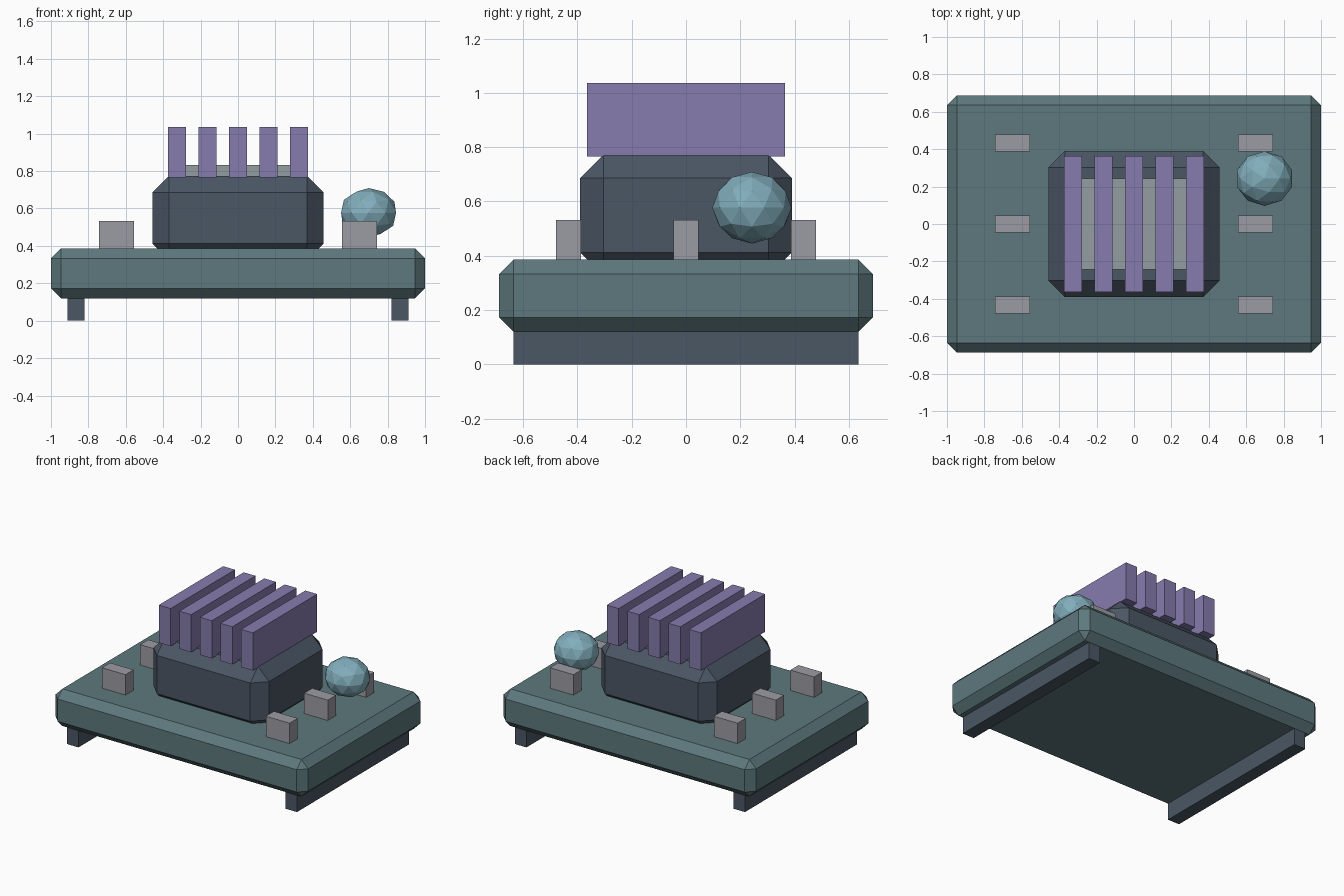
import bpy, bmesh

if "Cube" in bpy.data.objects:
    bpy.data.objects.remove(bpy.data.objects["Cube"])


def material(name, rgb):
    m = bpy.data.materials.new(name)
    m.diffuse_color = (*rgb, 1.0)
    m.use_nodes = True
    m.node_tree.nodes["Principled BSDF"].inputs["Base Color"].default_value = m.diffuse_color
    return m


TEAL = material("teal", (0.11, 0.19, 0.205))
SLATE = material("slate", (0.07, 0.095, 0.13))
PURPLE = material("purple", (0.24, 0.20, 0.42))
CYAN = material("cyan", (0.22, 0.42, 0.50))
STEEL = material("steel", (0.30, 0.34, 0.36))
PIN = material("pin_grey", (0.33, 0.33, 0.37))


def finish(name, bm, mat):
    mesh = bpy.data.meshes.new(name)
    bm.to_mesh(mesh)
    bm.free()
    mesh.materials.append(mat)
    obj = bpy.data.objects.new(name, mesh)
    bpy.context.collection.objects.link(obj)
    return obj


def box(name, centre, half, z0, z1, mat, chamfer=0.0):
    """Box from its plan centre, half sizes and height range."""
    bm = bmesh.new()
    bmesh.ops.create_cube(bm, size=2)
    for v in bm.verts:
        v.co = (centre[0] + v.co.x * half[0],
                centre[1] + v.co.y * half[1],
                z1 if v.co.z > 0 else z0)
    if chamfer:
        bmesh.ops.bevel(bm, geom=bm.edges[:], offset=chamfer,
                        segments=1, profile=0.5, affect='EDGES')
    return finish(name, bm, mat)


# Chamfered base slab and the housing sunk slightly into it
box("base_slab", (0, 0), (1.0, 0.688), 0.12, 0.386, TEAL, 0.053)
box("housing", (0, 0), (0.457, 0.39), 0.325, 0.773, SLATE, 0.087)

# Plate under the fins
box("top_plate", (0, 0), (0.32, 0.243), 0.74, 0.832, STEEL)

# Cooling fins
for i in range(5):
    box(f"fin_{i + 1}", ((i - 2) * 0.163, 0), (0.047, 0.364),
        0.766, 1.036, PURPLE)

# Foot rails and contact blocks, both sides
for side, label in ((-1, "left"), (1, "right")):
    box(f"{label}_foot_rail", (side * 0.866, 0), (0.046, 0.635),
        0.0, 0.125, SLATE)
    for j in range(3):
        box(f"{label}_contact_{j + 1}", (side * 0.65, (j - 1) * 0.433),
            (0.094, 0.046), 0.375, 0.532, PIN)

# Faceted, slightly flattened orb
bm = bmesh.new()
bmesh.ops.create_icosphere(bm, subdivisions=2, radius=1.0)
for axis, half in enumerate((0.147, 0.146, 0.132)):
    reach = max(abs(v.co[axis]) for v in bm.verts)
    for v in bm.verts:
        v.co[axis] *= half / reach
orb = finish("indicator_orb", bm, CYAN)
orb.location = (0.698, 0.243, 0.577)
